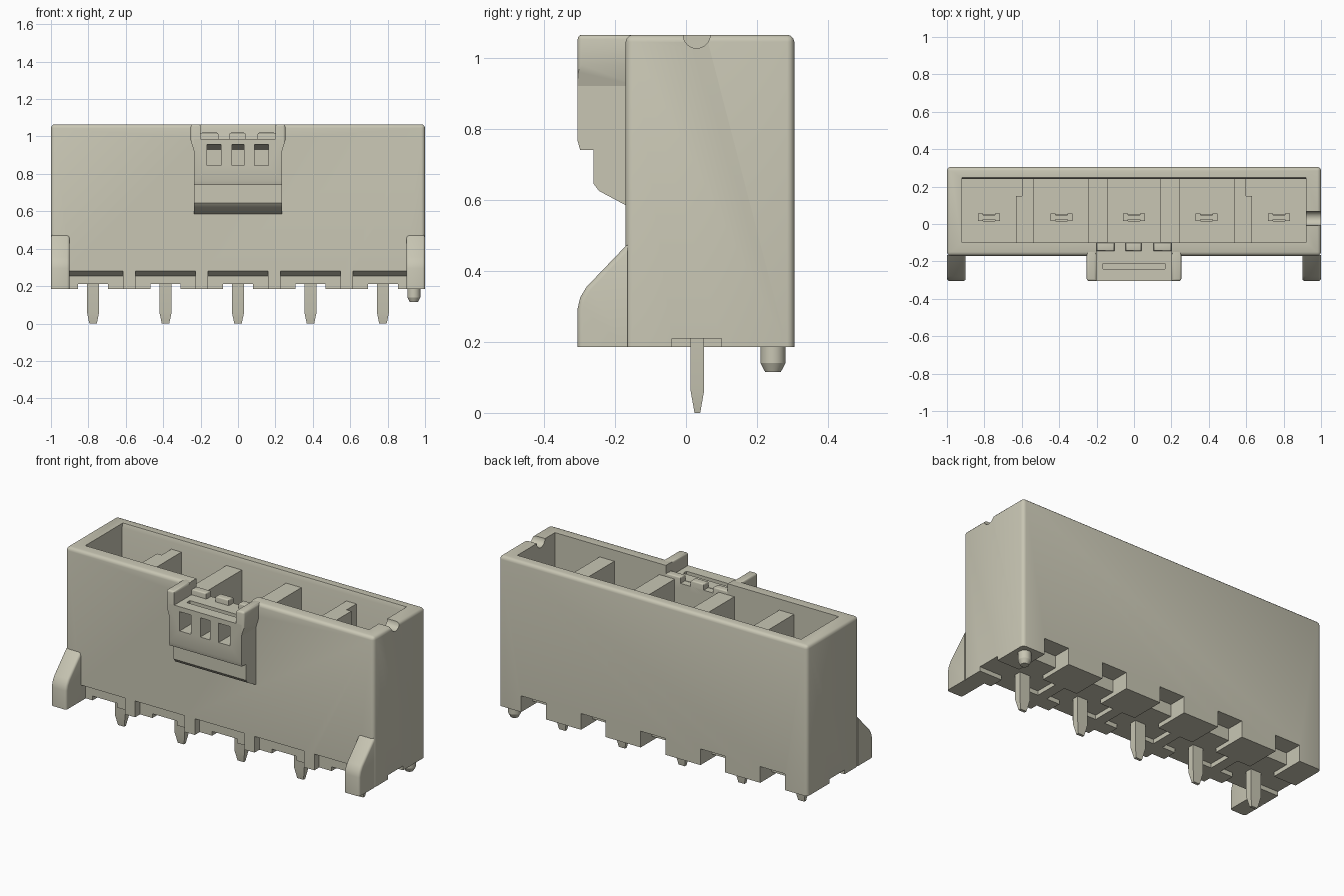
import bpy, bmesh, math
from mathutils import Matrix

cube = bpy.data.objects.get("Cube")
if cube:
    bpy.data.objects.remove(cube, do_unlink=True)

mat = bpy.data.materials.new("warm_grey_plastic")
mat.use_nodes = True
COLOR = (0.58, 0.565, 0.455, 1)
mat.diffuse_color = COLOR
mat.node_tree.nodes["Principled BSDF"].inputs["Base Color"].default_value = COLOR


def finish(name, bm):
    bmesh.ops.recalc_face_normals(bm, faces=bm.faces[:])
    me = bpy.data.meshes.new(name)
    bm.to_mesh(me)
    bm.free()
    me.materials.append(mat)
    ob = bpy.data.objects.new(name, me)
    bpy.context.scene.collection.objects.link(ob)
    return ob


def prism(name, pts, a, b, axis="x", bevel=0, pick=None):
    """Extrude a (y,z) profile along x, or an (x,z) profile along y."""
    bm = bmesh.new()
    place = (lambda p, t: (t, p[0], p[1])) if axis == "x" else (lambda p, t: (p[0], t, p[1]))
    lo = [bm.verts.new(place(p, a)) for p in pts]
    hi = [bm.verts.new(place(p, b)) for p in pts]
    n = len(pts)
    bm.faces.new(lo)
    bm.faces.new(hi[::-1])
    for i in range(n):
        bm.faces.new((lo[i], lo[(i + 1) % n], hi[(i + 1) % n], hi[i]))
    if bevel:
        edges = [e for e in bm.edges if pick is None or pick(*[v.co for v in e.verts])]
        bmesh.ops.bevel(bm, geom=edges, offset=bevel, segments=3, profile=0.5, affect="EDGES")
    return finish(name, bm)


def box(name, x0, x1, y0, y1, z0, z1, bevel=0, pick=None):
    return prism(name, [(y0, z0), (y1, z0), (y1, z1), (y0, z1)], x0, x1, "x", bevel, pick)


def cylinder(name, r1, r2, depth, matrix):
    bm = bmesh.new()
    bmesh.ops.create_cone(bm, cap_ends=True, segments=32, radius1=r1, radius2=r2,
                          depth=depth, matrix=matrix)
    return finish(name, bm)


def cut(target, cutters):
    for c in cutters:
        c.hide_render = True
        m = target.modifiers.new("cut", "BOOLEAN")
        m.operation, m.solver, m.object = "DIFFERENCE", "EXACT", c
    dg = bpy.context.evaluated_depsgraph_get()
    me = bpy.data.meshes.new_from_object(target.evaluated_get(dg))
    target.modifiers.clear()
    target.data = me
    for c in cutters:
        bpy.data.objects.remove(c, do_unlink=True)


PITCH = 0.3875
PINS = [PITCH * i for i in range(-2, 3)]
MIDS = [PITCH * (i + 0.5) for i in range(-2, 2)]
BASE, TOP = 0.185, 1.065

# Housing shell, rounded on its upright and top edges
housing = box("housing", -1, 1, -0.17, 0.305, BASE, TOP, 0.02,
              lambda a, b: max(a.z, b.z) > 1)
cuts = [box("cavity", -0.92, 0.92, -0.10, 0.24, 0.32, 1.3),
        prism("lip", [(0.23, 1.04), (0.24, 1.04), (0.253, 1.08), (0.23, 1.08)], -0.92, 0.92),
        cylinder("key_groove", 0.038, 0.038, 0.3,
                 Matrix.Translation((1.03, 0.03, TOP)) @ Matrix.Rotation(math.pi / 2, 4, "Y")),
        box("latch_gap", -0.2, 0.2, -0.3, -0.05, 0.985, 1.3)]
# Front slots with sloped roofs
edges = [-0.9] + [m + s for m in MIDS for s in (-0.033, 0.033)] + [0.9]
for x0, x1 in zip(edges[::2], edges[1::2]):
    cuts.append(prism("front_slot", [(-0.2, 0.1), (-0.2, 0.28), (-0.165, 0.28),
                                     (-0.125, 0.255), (-0.125, 0.1)], x0, x1))
# Underside channels and rear notches at every pin
ends = [-1.1] + [m + s for m in MIDS for s in (-0.03, 0.03)] + [1.1]
for x, x0, x1 in zip(PINS, ends[::2], ends[1::2]):
    cuts.append(box("pin_channel", x - 0.08, x + 0.08, -0.4, 0.4, 0.1, 0.21))
    cuts.append(box("rear_notch", x - 0.08, x + 0.08, 0.20, 0.4, 0.1, 0.28))
    cuts.append(box("cross_channel", x0, x1, -0.04, 0.10, 0.1, 0.21))
cut(housing, cuts)

# Cavity dividers; the outer pair has a thicker front portion
for s in (-1, 1):
    for name, a, b, y1 in (("inner_divider", 0.143, 0.243, 0.245),
                           ("outer_divider", 0.535, 0.60, 0.245),
                           ("outer_divider_step", 0.595, 0.63, 0.15)):
        box(name, min(s * a, s * b), max(s * a, s * b), -0.105, y1, 0.315, 1.0)

# Front feet
foot = [(-0.165, BASE), (-0.305, BASE), (-0.305, 0.295), (-0.298, 0.325),
        (-0.28, 0.355), (-0.165, 0.475)]
for s in (-1, 1):
    prism("front_foot", foot, min(s, s * 0.9), max(s, s * 0.9), "x", 0.014,
          lambda a, b: max(a.y, b.y) < -0.2 and abs(a.x - b.x) < 0.01
          or abs(a.x - b.x) < 0.01 and min(a.z, b.z) > 0.3)

# Latch block with stepped underside and three windows
latch = prism("latch_block", [(-0.14, 0.987), (-0.305, 0.987), (-0.305, 0.765), (-0.298, 0.74),
                              (-0.26, 0.74), (-0.26, 0.645), (-0.245, 0.625),
                              (-0.17, 0.585), (-0.14, 0.585)], -0.235, 0.235)
cuts = [box("slot", -0.165, 0.165, -0.24, -0.21, 0.96, 1.1)]
for x in (-0.128, 0, 0.125):
    w = 0.037 if x else 0.031
    cuts.append(prism("window", [(-0.4, 0.845), (-0.18, 0.845), (-0.18, 0.93),
                                 (-0.305, 0.958), (-0.4, 0.958)], x - w, x + w))
cut(latch, cuts)

# Flared latch arms and small catch posts
for s in (-1, 1):
    prism("latch_arm", [(s * 0.2, 0.90), (s * 0.235, 0.92), (s * 0.253, 0.98),
                        (s * 0.253, TOP), (s * 0.2, TOP)], -0.305, -0.13, "y", 0.012,
          lambda a, b: min(a.z, b.z) > 0.95 and max(a.y, b.y) < -0.2 or min(a.z, b.z) > 1.05)
for x0, x1 in ((-0.2, -0.105), (-0.045, 0.04), (0.105, 0.2)):
    box("catch_post", x0, x1, -0.145, -0.10, 0.95, 1.02, 0.008,
        lambda a, b: min(a.z, b.z) > 1)

# Contact pins: tapered tails below, ribbed blades inside
for x in PINS:
    bm = bmesh.new()
    rings = []
    for z, hx, hy in ((0, 0.02, 0.008), (0.062, 0.033, 0.019), (0.33, 0.033, 0.019)):
        rings.append([bm.verts.new((x + sx * hx, 0.032 + sy * hy, z))
                      for sx, sy in ((-1, -1), (1, -1), (1, 1), (-1, 1))])
    bm.faces.new(rings[0])
    bm.faces.new(rings[-1])
    for lo, hi in zip(rings, rings[1:]):
        for i in range(4):
            j = (i + 1) % 4
            bm.faces.new((lo[i], lo[j], hi[j], hi[i]))
    finish("pin_tail", bm)
    box("pin_blade", x - 0.05, x + 0.05, 0.023, 0.049, 0.31, 0.8)
    for s in (-1, 1):
        box("pin_blade_rib", x + s * 0.045 - 0.013, x + s * 0.045 + 0.013,
            0.016, 0.056, 0.31, 0.8)

# Locating peg
cylinder("peg", 0.035, 0.035, 0.08, Matrix.Translation((0.94, 0.245, 0.18)))
cylinder("peg_tip", 0.022, 0.035, 0.025, Matrix.Translation((0.94, 0.245, 0.1275)))

# Smooth rounded edges, keep corners sharp
for ob in bpy.context.scene.objects:
    ob.select_set(ob.type == "MESH")
bpy.context.view_layer.objects.active = housing
bpy.ops.object.shade_smooth_by_angle(angle=math.radians(32))
